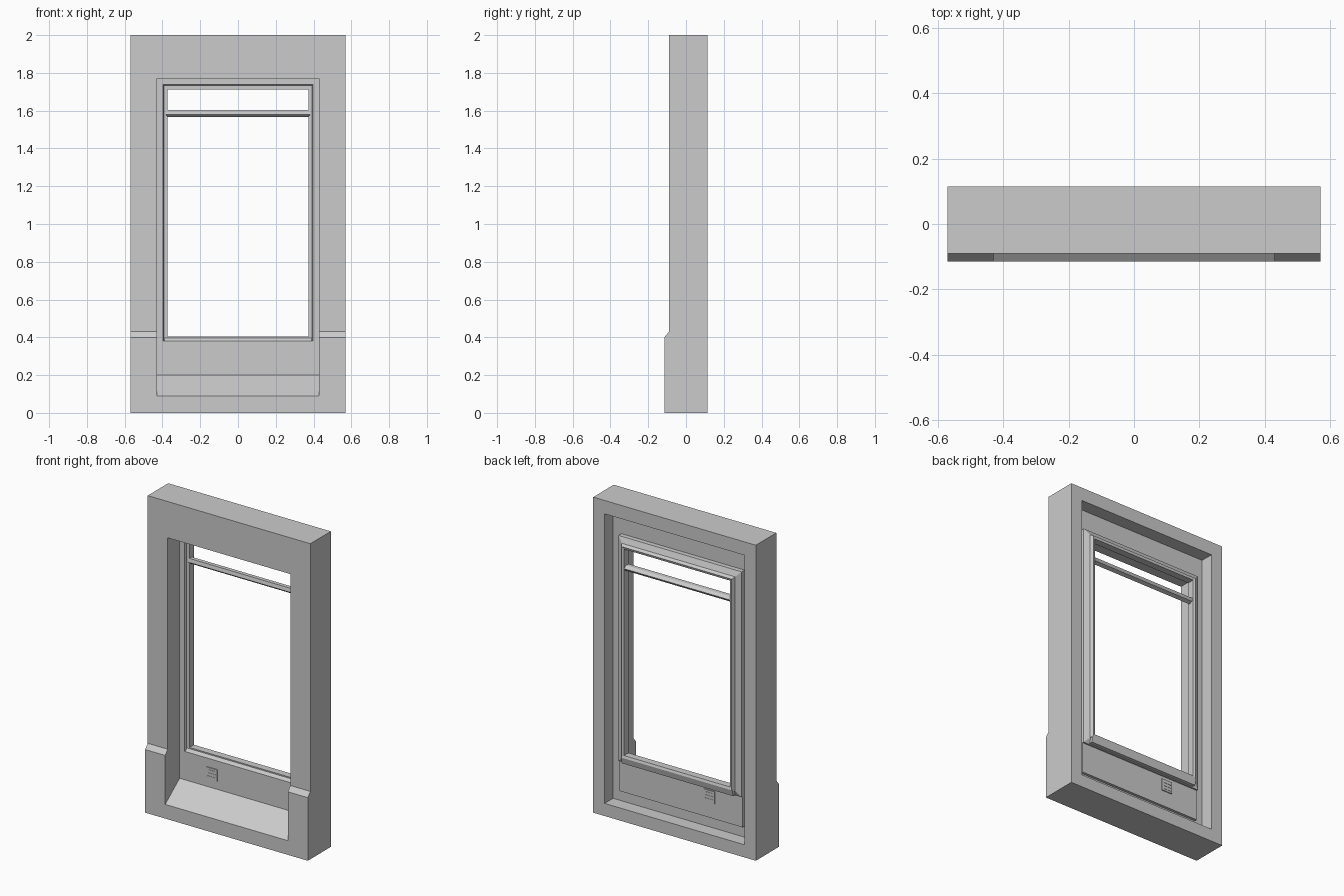
import bpy
import bmesh

cube = bpy.data.objects.get("Cube")
if cube:
    bpy.data.objects.remove(cube, do_unlink=True)

GREY = (0.6, 0.6, 0.6, 1.0)
stone = bpy.data.materials.new("plain grey")
stone.use_nodes = True
stone.diffuse_color = GREY
stone.node_tree.nodes["Principled BSDF"].inputs["Base Color"].default_value = GREY


def make_object(name, bm):
    bmesh.ops.recalc_face_normals(bm, faces=bm.faces)
    mesh = bpy.data.meshes.new(name)
    bm.to_mesh(mesh)
    bm.free()
    mesh.materials.append(stone)
    obj = bpy.data.objects.new(name, mesh)
    bpy.context.collection.objects.link(obj)
    return obj


def extrude_x(name, profile, x0, x1):
    """Side profile of (y, z) points drawn out from x0 to x1."""
    bm = bmesh.new()
    ends = [[bm.verts.new((x, y, z)) for y, z in profile] for x in (x0, x1)]
    count = len(profile)
    for i in range(count):
        j = (i + 1) % count
        bm.faces.new((ends[0][i], ends[0][j], ends[1][j], ends[1][i]))
    bm.faces.new(ends[0])
    bm.faces.new(ends[1])
    return make_object(name, bm)


def box(name, x0, x1, y0, y1, z0, z1):
    return extrude_x(name, [(y0, z0), (y1, z0), (y1, z1), (y0, z1)], x0, x1)


def mitred_frame(name, half_width, z0, z1, profile):
    """Profile of (inset, y) points swept round a rectangle."""
    bm = bmesh.new()
    loops = []
    for sx, at_top in ((-1, 0), (1, 0), (1, 1), (-1, 1)):
        loops.append([bm.verts.new((sx * (half_width - d), y,
                                    z1 - d if at_top else z0 + d))
                      for d, y in profile])
    count = len(profile)
    for c in range(4):
        a, b = loops[c], loops[(c + 1) % 4]
        for i in range(count):
            j = (i + 1) % count
            bm.faces.new((a[i], a[j], b[j], b[i]))
    return make_object(name, bm)


def cut(target, cutter):
    cutter.hide_render = True
    mod = target.modifiers.new("cut", "BOOLEAN")
    mod.operation = "DIFFERENCE"
    mod.solver = "EXACT"
    mod.object = cutter
    bpy.context.view_layer.objects.active = target
    bpy.ops.object.modifier_apply(modifier=mod.name)
    bpy.data.objects.remove(cutter, do_unlink=True)


# Wall surround, thicker at the foot, with a sloping sill and a recessed back
wall = extrude_x("wall_surround", [(-0.115, 0), (0.115, 0), (0.115, 2),
                                   (-0.09, 2), (-0.09, 0.43), (-0.115, 0.4)],
                 -0.57, 0.57)
cut(wall, extrude_x("opening_cutter", [(-0.2, 0.09), (-0.115, 0.09), (0.03, 0.2),
                                       (0.3, 0.2), (0.3, 1.77), (-0.2, 1.77)],
                    -0.43, 0.43))
cut(wall, box("recess_cutter", -0.49, 0.49, 0.03, 0.3, 0.08, 1.915))

# Stepped window frame
mitred_frame("window_frame", 0.432, 0.345, 1.773,
             [(0, 0.03), (0.035, 0.03), (0.04, 0.045), (0.06, 0.045),
              (0.06, 0.09), (0.045, 0.095), (0.035, 0.075), (0, 0.06)])

# Crossbar between the upper and lower panes
extrude_x("crossbar", [(0.04, 1.58), (0.055, 1.567), (0.08, 1.575),
                       (0.09, 1.59), (0.07, 1.603), (0.045, 1.603)], -0.38, 0.38)

# Bottom rail with a sloped top
extrude_x("bottom_rail", [(0.03, 0.35), (0.085, 0.35), (0.095, 0.39),
                          (0.08, 0.403), (0.05, 0.403), (0.03, 0.38)], -0.39, 0.39)

# Panel under the window
box("lower_panel", -0.432, 0.432, 0.032, 0.05, 0.15, 0.35)

# Small slatted vent, seen on both faces of the panel
for side, y in (("front", 0.029), ("back", 0.053)):
    box("vent_plate_" + side, -0.24, -0.165, y - 0.003, y + 0.003, 0.25, 0.325)
    for i in range(3):
        z = 0.262 + i * 0.02
        box(f"vent_slat_{side}_{i + 1}", -0.23, -0.175,
            y - 0.005, y + 0.005, z, z + 0.01)
